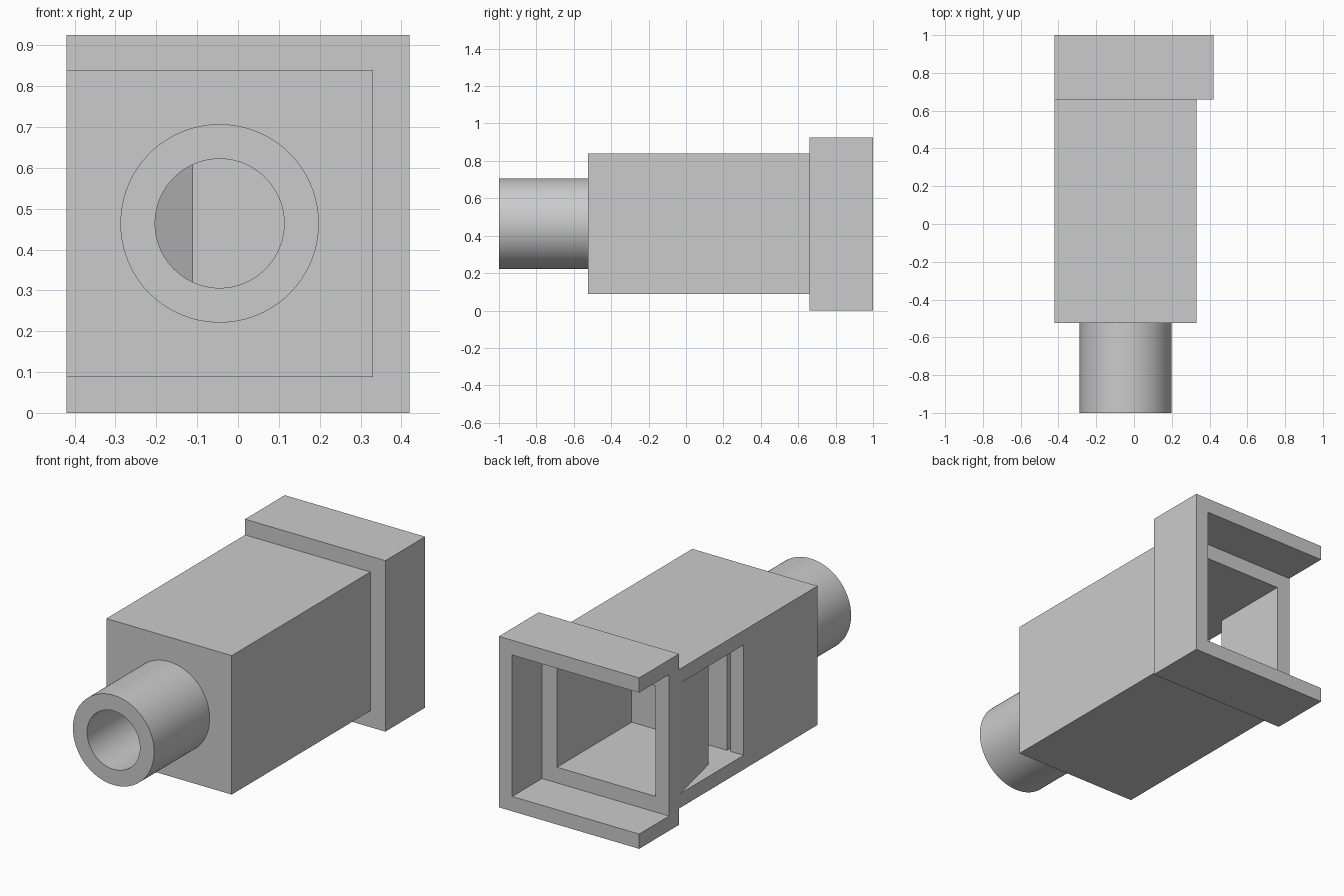
import bpy
import bmesh
import math
from mathutils import Matrix

if "Cube" in bpy.data.objects:
    bpy.data.objects.remove(bpy.data.objects["Cube"], do_unlink=True)

# One plain gray for the whole model
gray = bpy.data.materials.new("plain_gray")
gray.use_nodes = True
gray.diffuse_color = (0.6, 0.6, 0.6, 1)
gray.node_tree.nodes["Principled BSDF"].inputs["Base Color"].default_value = (0.6, 0.6, 0.6, 1)


def add_object(name, bm):
    bmesh.ops.recalc_face_normals(bm, faces=bm.faces)
    mesh = bpy.data.meshes.new(name)
    bm.to_mesh(mesh)
    bm.free()
    mesh.materials.append(gray)
    obj = bpy.data.objects.new(name, mesh)
    bpy.context.collection.objects.link(obj)
    return obj


def prism(name, outline, z0, z1):
    """Extrude an outline in the ground plane from z0 up to z1."""
    bm = bmesh.new()
    face = bm.faces.new([bm.verts.new((x, y, z0)) for x, y in outline])
    top = bmesh.ops.extrude_face_region(bm, geom=[face])["geom"]
    verts = [v for v in top if isinstance(v, bmesh.types.BMVert)]
    bmesh.ops.translate(bm, verts=verts, vec=(0, 0, z1 - z0))
    return add_object(name, bm)


def box(name, x0, x1, y0, y1, z0, z1):
    return prism(name, [(x0, y0), (x1, y0), (x1, y1), (x0, y1)], z0, z1)


def pipe(name, radius, y0, y1):
    """Round bar along y on the mouthpiece axis."""
    bm = bmesh.new()
    place = Matrix.Translation((-0.045, (y0 + y1) / 2, 0.464)) @ Matrix.Rotation(math.pi / 2, 4, "X")
    bmesh.ops.create_cone(bm, cap_ends=True, segments=96, radius1=radius,
                          radius2=radius, depth=y1 - y0, matrix=place)
    return add_object(name, bm)


def combine(target, other, operation):
    mod = target.modifiers.new(operation.lower(), "BOOLEAN")
    mod.operation = operation
    mod.solver = "EXACT"
    mod.object = other
    bpy.context.view_layer.objects.active = target
    bpy.ops.object.modifier_apply(modifier=mod.name)
    bpy.data.objects.remove(other, do_unlink=True)


# Solid outside: square body, wide collar at the back, round mouthpiece
body = box("whistle_body", -0.42, 0.33, -0.525, 0.70, 0.088, 0.84)
combine(body, box("collar", -0.42, 0.42, 0.66, 1.0, 0, 0.925), "UNION")
combine(body, pipe("mouthpiece", 0.243, -1.0, -0.5), "UNION")

# Collar socket, open on the right side
combine(body, box("socket", -0.5, 0.34, 0.745, 1.1, 0.08, 0.845), "DIFFERENCE")

# Air space: chamber, windway narrowing to a slit, side window and sharp lip
air = [(0.25, 0.8), (0.25, 0.107), (-0.32, 0.107), (-0.32, -0.05),
       (-0.112, -0.45), (-0.112, -0.47), (-0.34, -0.47), (-0.34, 0.107),
       (-0.5, 0.107), (-0.5, 1.005), (-0.34, 0.295), (-0.34, 0.8)]
combine(body, prism("air_space", air, 0.165, 0.762), "DIFFERENCE")

# Bore through the mouthpiece into the windway
combine(body, pipe("bore", 0.158, -1.1, -0.45), "DIFFERENCE")

# Smooth round walls, sharp edges kept
bpy.ops.object.select_all(action="DESELECT")
body.select_set(True)
bpy.context.view_layer.objects.active = body
bpy.ops.object.shade_smooth_by_angle(angle=math.radians(25))
